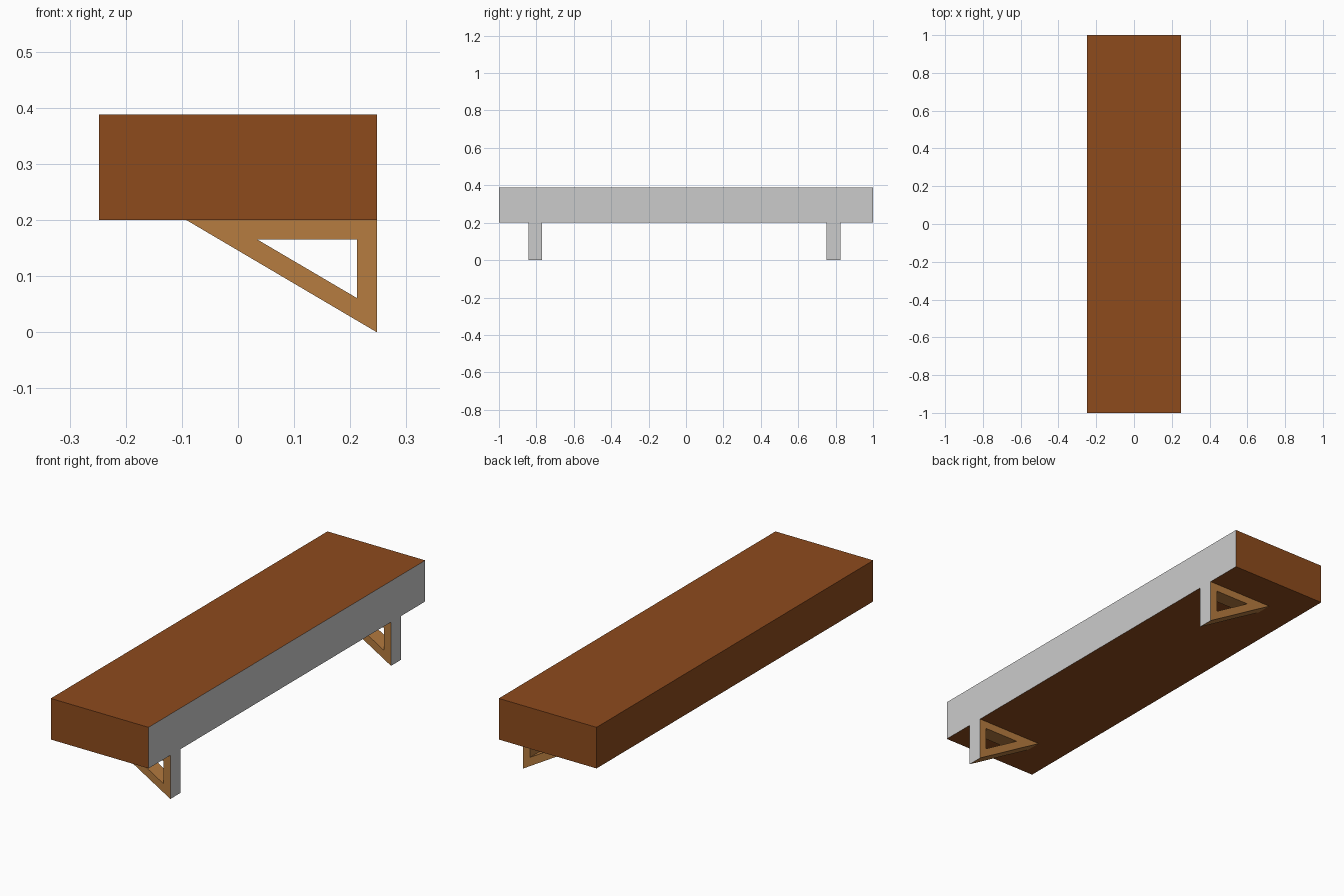
import bpy, bmesh

if "Cube" in bpy.data.objects:
    bpy.data.objects.remove(bpy.data.objects["Cube"])

# Shared dimensions
HALF_W = 0.2475
SHELF_Z, TOP_Z = 0.2, 0.388
BRACKET_DEPTH = 0.073


def material(name, rgb):
    mat = bpy.data.materials.new(name)
    mat.diffuse_color = (*rgb, 1)
    mat.use_nodes = True
    mat.node_tree.nodes["Principled BSDF"].inputs["Base Color"].default_value = mat.diffuse_color
    return mat


dark_wood = material("dark_wood", (0.27, 0.07, 0.012))
light_wood = material("light_wood", (0.47, 0.2, 0.05))
bare = material("bare_back", (0.8, 0.8, 0.8))


def finish(name, bm, wood):
    """Make the object; faces on the wall side (+x) stay bare grey."""
    bmesh.ops.recalc_face_normals(bm, faces=bm.faces)
    for f in bm.faces:
        if f.normal.x > 0.99 and f.calc_center_median().x > HALF_W - 0.001:
            f.material_index = 1
    mesh = bpy.data.meshes.new(name)
    bm.to_mesh(mesh)
    bm.free()
    mesh.materials.append(wood)
    mesh.materials.append(bare)
    obj = bpy.data.objects.new(name, mesh)
    bpy.context.collection.objects.link(obj)
    return obj


# Shelf board
bm = bmesh.new()
bmesh.ops.create_cube(bm, size=1)
bmesh.ops.scale(bm, vec=(2 * HALF_W, 2, TOP_Z - SHELF_Z), verts=bm.verts)
bmesh.ops.translate(bm, vec=(0, 0, (TOP_Z + SHELF_Z) / 2), verts=bm.verts)
finish("shelf_board", bm, dark_wood)

# Triangular brackets: ring between outer and inner triangle, extruded along y
OUTER = [(-0.092, SHELF_Z), (HALF_W, SHELF_Z), (HALF_W, 0)]
INNER = [(0.035, 0.165), (0.212, 0.165), (0.212, 0.061)]


def bracket(name, y):
    bm = bmesh.new()
    y0 = y - BRACKET_DEPTH / 2
    outer = [bm.verts.new((x, y0, z)) for x, z in OUTER]
    inner = [bm.verts.new((x, y0, z)) for x, z in INNER]
    for i in range(3):
        j = (i + 1) % 3
        bm.faces.new((outer[i], outer[j], inner[j], inner[i]))
    ext = bmesh.ops.extrude_face_region(bm, geom=bm.faces[:], use_keep_orig=True)
    moved = [v for v in ext["geom"] if isinstance(v, bmesh.types.BMVert)]
    bmesh.ops.translate(bm, vec=(0, BRACKET_DEPTH, 0), verts=moved)
    finish(name, bm, light_wood)


bracket("front_bracket", -0.806)
bracket("back_bracket", 0.789)
